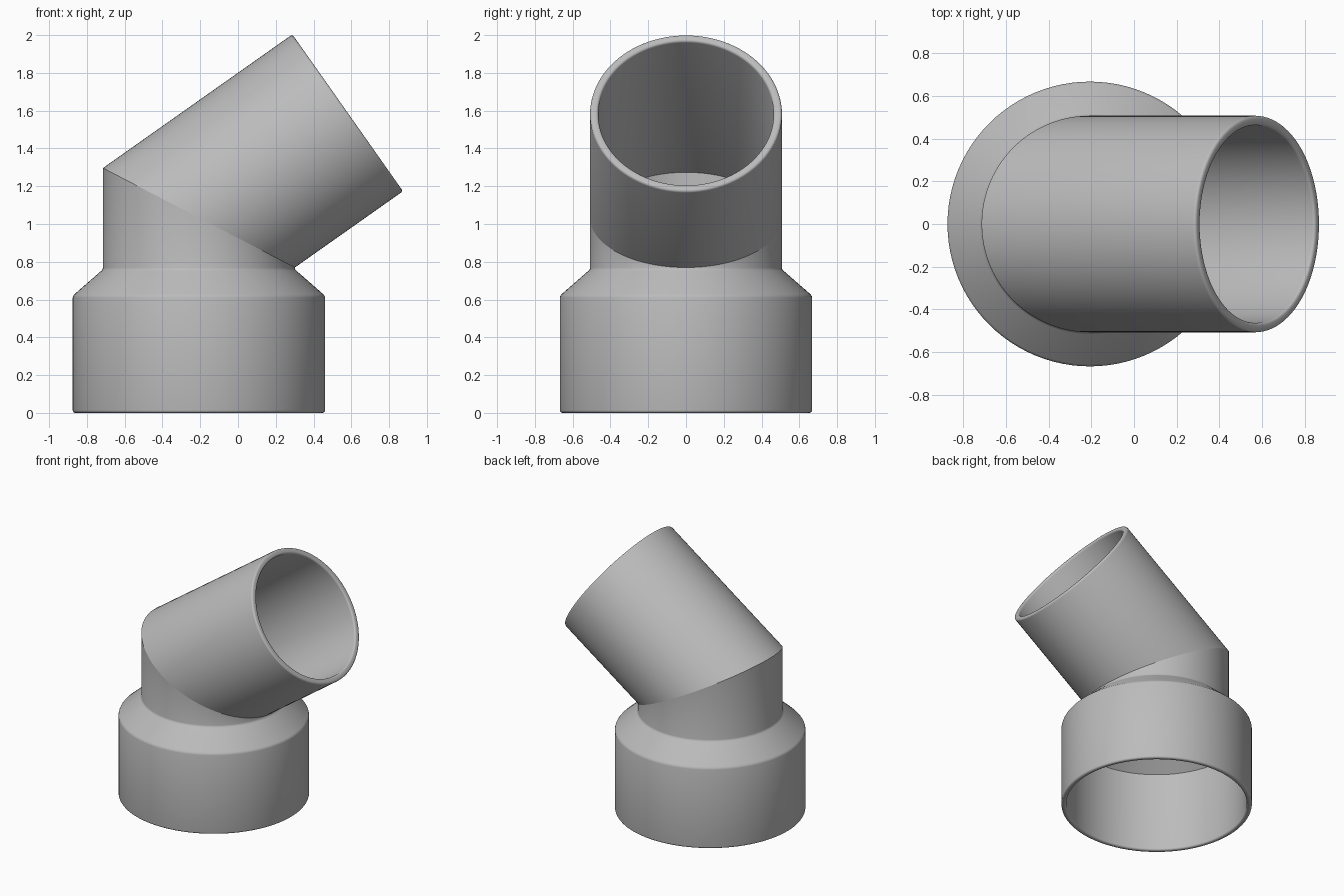
import bpy
import bmesh
from math import sin, cos, tan, tau, radians
from mathutils import Vector

cube = bpy.data.objects.get("Cube")
if cube:
    bpy.data.objects.remove(cube, do_unlink=True)

SIDES = 96
BEND = radians(54.8)              # angle between the socket axis and the branch axis
JOINT = Vector((-0.207, 0, 1.033))  # where both axes meet on the mitre plane
SLOPE = tan(BEND / 2)
OUTER, INNER = 0.508, 0.464       # pipe radii
SOCKET, BORE = 0.668, 0.632       # socket radii

grey = bpy.data.materials.new("plain_grey")
grey.use_nodes = True
grey.diffuse_color = (0.5, 0.5, 0.5, 1)
grey.node_tree.nodes["Principled BSDF"].inputs["Base Color"].default_value = (0.5, 0.5, 0.5, 1)


def rounded_rim(r_from, r_to, end, fillet=0.014, steps=4):
    """Profile across a pipe end, rounding both edges; end is its axial position."""
    out = 1 if r_to > r_from else -1
    inward = -1 if end > 0 else 1
    arc = [(fillet * (1 - cos(tau / 4 * i / steps)), fillet * (1 - sin(tau / 4 * i / steps)))
           for i in range(steps + 1)]
    first = [(r_from + out * dr, end + inward * dt, 0) for dr, dt in arc]
    last = [(r_to - out * dr, end + inward * dt, 0) for dr, dt in reversed(arc)]
    return first + last


def pipe(name, tilt, profile):
    """Skin rings of (radius, distance along axis, mitre slope) around a tilted axis."""
    across = Vector((cos(tilt), 0, -sin(tilt)))
    axis = Vector((sin(tilt), 0, cos(tilt)))
    bm = bmesh.new()
    rings = []
    for r, t, slope in profile:
        ring = []
        for i in range(SIDES):
            c, s = r * cos(tau * i / SIDES), r * sin(tau * i / SIDES)
            ring.append(bm.verts.new(JOINT + across * c + Vector((0, s, 0)) + axis * (t + slope * c)))
        rings.append(ring)
    for a, b in zip(rings, rings[1:]):
        for i in range(SIDES):
            j = (i + 1) % SIDES
            bm.faces.new((a[i], a[j], b[j], b[i]))
    mesh = bpy.data.meshes.new(name)
    bm.to_mesh(mesh)
    bm.free()
    mesh.materials.append(grey)
    obj = bpy.data.objects.new(name, mesh)
    bpy.context.collection.objects.link(obj)
    bpy.ops.object.select_all(action='DESELECT')
    obj.select_set(True)
    bpy.context.view_layer.objects.active = obj
    bpy.ops.object.shade_smooth_by_angle(angle=radians(30))
    return obj


def at(r, z):
    """Profile point at a height above the floor."""
    return (r, z - JOINT.z, 0)


# Wide socket, shoulder cone and short neck: down the bore, round the rim, up the outside
pipe("socket_and_neck", 0,
     [(INNER, 0, -SLOPE), at(INNER, 0.755), at(BORE, 0.61)]
     + rounded_rim(BORE, SOCKET, -JOINT.z)
     + [at(SOCKET, 0.61), at(SOCKET - 0.003, 0.62), at(SOCKET - 0.010, 0.629),
        at(OUTER + 0.009, 0.752), at(OUTER + 0.002, 0.76), at(OUTER, 0.768),
        (OUTER, 0, -SLOPE)])

# Angled branch pipe, cut on the same mitre plane
pipe("angled_branch", BEND,
     [(OUTER, 0, SLOPE)] + rounded_rim(OUTER, INNER, 0.964) + [(INNER, 0, SLOPE)])
